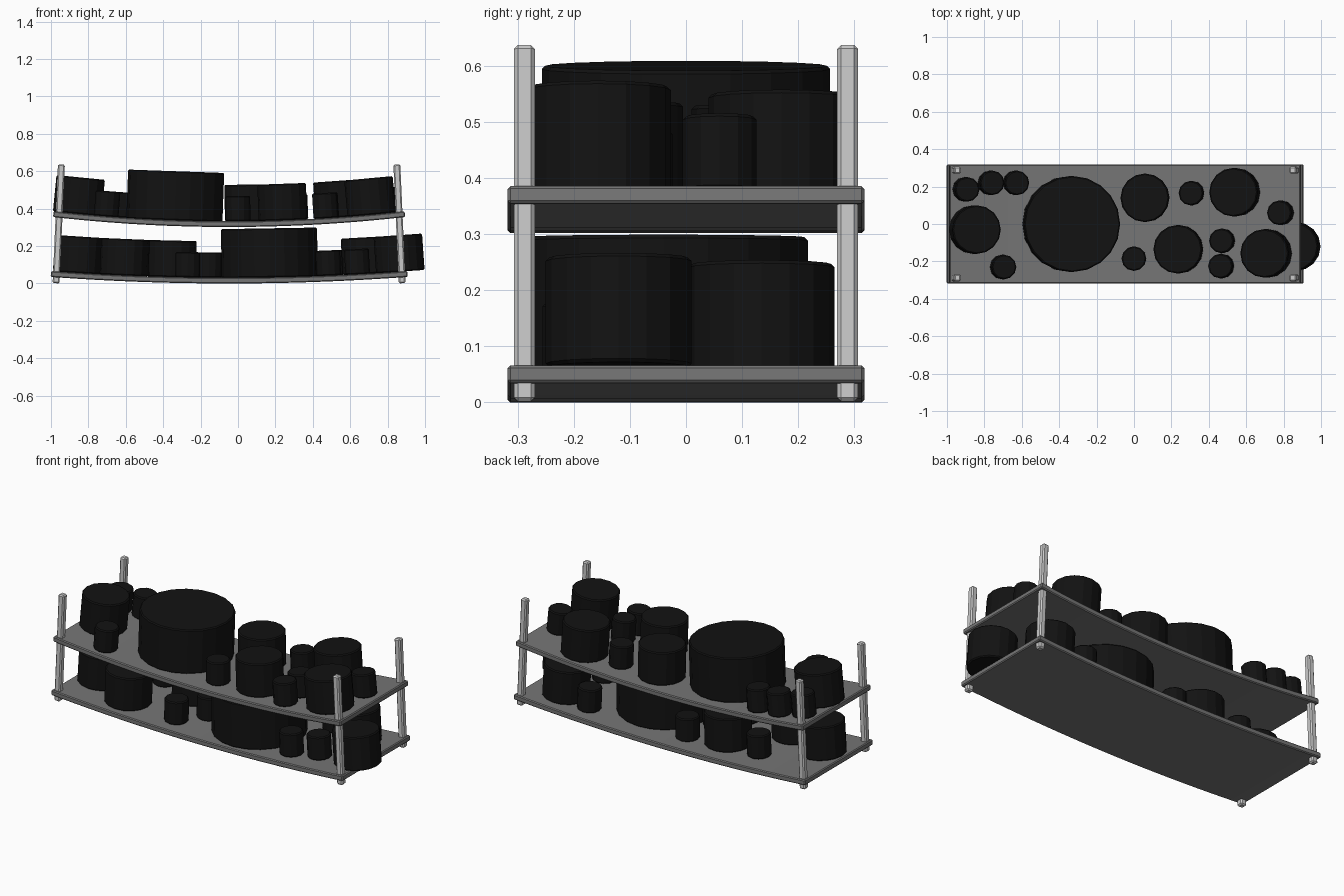
import bpy, bmesh, math

if "Cube" in bpy.data.objects:
    bpy.data.objects.remove(bpy.data.objects["Cube"])

CX = -0.0475  # middle of the rack; one jar overhangs the right end


def material(name, v):
    m = bpy.data.materials.new(name)
    m.diffuse_color = (v, v, v, 1)
    m.use_nodes = True
    m.node_tree.nodes["Principled BSDF"].inputs["Base Color"].default_value = m.diffuse_color
    return m


SHELF_MAT = material("dark_grey", 0.18)
JAR_MAT = material("black", 0.006)


def finish(name, bm, mat=None, bevel=0.005, segs=1):
    me = bpy.data.meshes.new(name)
    bm.to_mesh(me)
    bm.free()
    ob = bpy.data.objects.new(name, me)
    bpy.context.collection.objects.link(ob)
    if mat:
        me.materials.append(mat)
    mod = ob.modifiers.new("edge_bevel", 'BEVEL')
    mod.width, mod.segments = bevel, segs
    mod.limit_method, mod.angle_limit = 'ANGLE', math.radians(50)
    return ob


class Shelf:
    """A thin board sagging along a shallow parabola."""

    def __init__(self, name, top, sag, half):
        self.top, self.sag, self.half = top, sag, half
        bm = bmesh.new()
        bmesh.ops.create_grid(bm, x_segments=24, y_segments=1, size=1)
        for v in bm.verts:
            x = CX + v.co.x * half
            v.co = (x, v.co.y * 0.318, self.z(x))
        ob = finish(name, bm, SHELF_MAT)
        sol = ob.modifiers.new("thickness", 'SOLIDIFY')
        sol.thickness, sol.offset = 0.031, -1
        ob.modifiers.move(1, 0)

    def z(self, x):
        return self.top + self.sag * ((x - CX) / self.half) ** 2

    def slope(self, x):
        return 2 * self.sag * (x - CX) / self.half ** 2


# Jar sizes: radius, height
SIZES = {"large": (0.257, 0.262), "medium": (0.13, 0.195), "small": (0.066, 0.135)}
SIDES = {"large": 20, "medium": 16, "small": 12}


def jars(shelf, level, size, spots):
    r, h = SIZES[size]
    for i, (x, y) in enumerate(spots):
        bm = bmesh.new()
        bmesh.ops.create_cone(bm, cap_ends=True, segments=SIDES[size],
                              radius1=r, radius2=r, depth=h)
        bmesh.ops.translate(bm, verts=bm.verts, vec=(0, 0, h / 2))
        ob = finish(f"{level}_{size}_jar_{i + 1}", bm, JAR_MAT, 0.006)
        ob.location = (x, y, shelf.z(x))
        ob.rotation_euler.y = -math.atan(shelf.slope(x))


# Shelves
lower = Shelf("lower_shelf", 0.031, 0.035, 0.952)
upper = Shelf("upper_shelf", 0.333, 0.053, 0.938)

# Corner posts, leaning inward
for sx, side in ((-1, "left"), (1, "right")):
    for sy, face in ((-1, "front"), (1, "back")):
        bm = bmesh.new()
        bmesh.ops.create_cube(bm, size=1)
        bmesh.ops.scale(bm, verts=bm.verts, vec=(0.037, 0.037, 0.636))
        ob = finish(f"{face}_{side}_post", bm, None, 0.007)
        ob.location = (CX + sx * 0.911, sy * 0.288, 0.319)
        ob.rotation_euler.y = -sx * 0.045

# Jars on the upper shelf
jars(upper, "upper", "large", [(-0.34, 0)])
jars(upper, "upper", "medium", [(-0.86, -0.03), (0.06, 0.14), (0.24, -0.135),
                                (0.545, 0.17), (0.715, -0.157)])
jars(upper, "upper", "small", [(-0.905, 0.185), (-0.77, 0.22), (-0.635, 0.22),
                               (-0.705, -0.23), (0, -0.185), (0.31, 0.165),
                               (0.79, 0.06), (0.475, -0.09), (0.47, -0.225)])

# Jars on the lower shelf
jars(lower, "lower", "large", [(0.17, -0.04)])
jars(lower, "lower", "medium", [(-0.86, -0.05), (-0.61, -0.155), (-0.355, 0.11),
                                (0.69, 0.135), (0.868, -0.12)])
jars(lower, "lower", "small", [(-0.27, -0.19), (-0.155, -0.05), (-0.13, 0.17),
                               (-0.585, 0.15), (0.485, -0.19), (0.64, -0.15),
                               (0.5, 0.19)])
